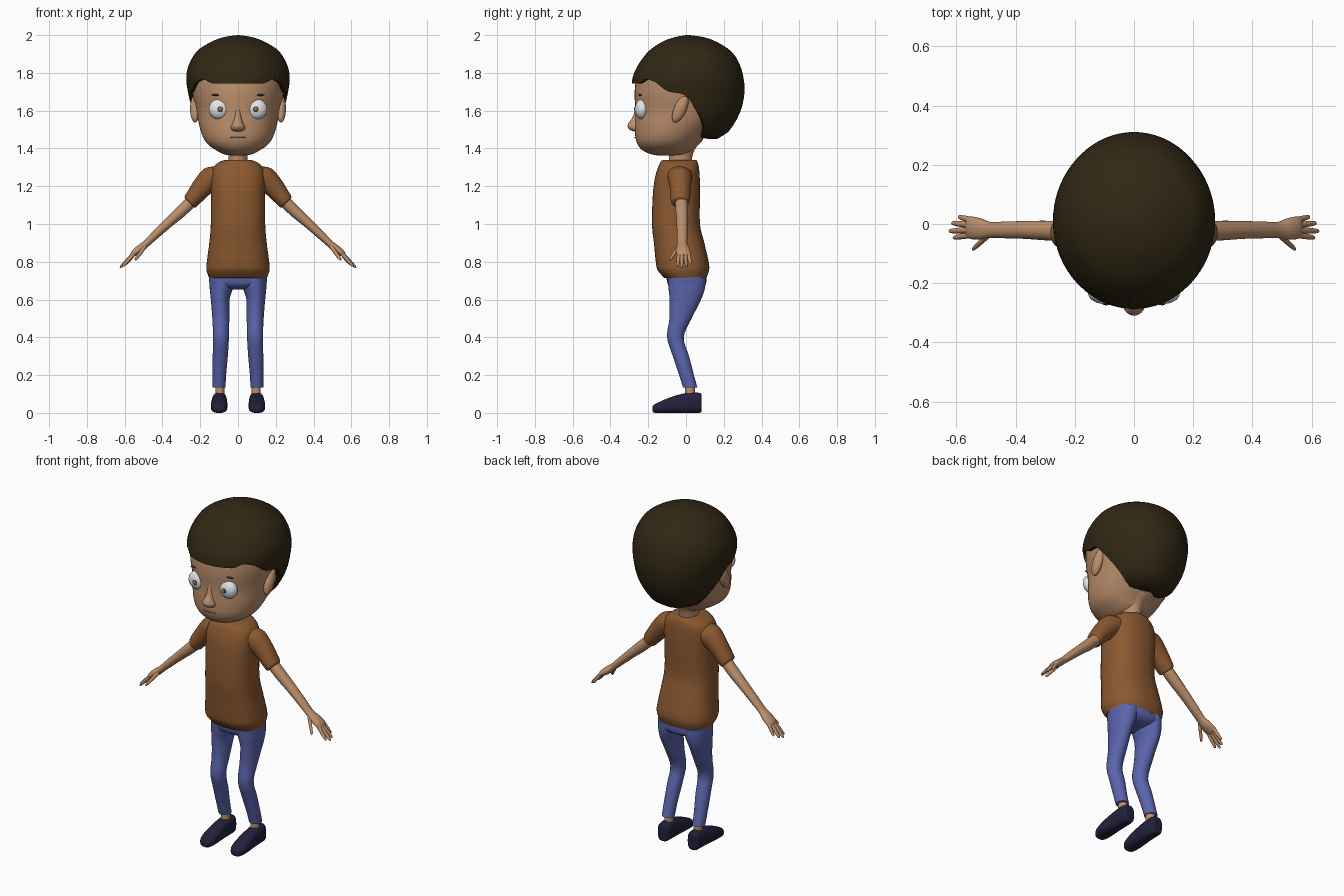
import bpy, bmesh, math
from mathutils import Vector, Matrix


def material(name, rgb):
    m = bpy.data.materials.new(name)
    m.diffuse_color = (*rgb, 1)
    return m


SKIN = material("skin", (0.50, 0.275, 0.15))
LIP = material("lip", (0.36, 0.18, 0.10))
HAIR = material("hair_brown", (0.030, 0.020, 0.007))
SHIRT = material("shirt_brown", (0.26, 0.10, 0.030))
DENIM = material("trouser_blue", (0.105, 0.13, 0.42))
NAVY = material("shoe_navy", (0.016, 0.015, 0.045))
WHITE = material("eye_white", (0.75, 0.77, 0.80))
DARK = material("eye_dark", (0.06, 0.05, 0.045))
IRIS = material("iris_brown", (0.35, 0.17, 0.04))


def finish(name, bm, mat):
    bmesh.ops.recalc_face_normals(bm, faces=bm.faces)
    me = bpy.data.meshes.new(name)
    bm.to_mesh(me)
    bm.free()
    me.materials.append(mat)
    ob = bpy.data.objects.new(name, me)
    bpy.context.collection.objects.link(ob)
    bpy.ops.object.select_all(action='DESELECT')
    ob.select_set(True)
    bpy.context.view_layer.objects.active = ob
    bpy.ops.object.shade_smooth_by_angle(angle=math.radians(50))
    return ob


def spline(rows, steps=4):
    """Catmull-Rom through rows of numbers."""
    out = []
    for i in range(len(rows) - 1):
        a, b, c, d = (rows[max(0, min(len(rows) - 1, i + k))] for k in (-1, 0, 1, 2))
        for s in range(steps):
            t = s / steps
            out.append([0.5 * (2 * q + (r - p) * t + (2 * p - 5 * q + 4 * r - w) * t * t
                               + (3 * q - p - 3 * r + w) * t ** 3)
                        for p, q, r, w in zip(a, b, c, d)])
    return out + [list(rows[-1])]


def skin_rings(bm, rings):
    vs = [[bm.verts.new(p) for p in ring] for ring in rings]
    n = len(vs[0])
    for a, b in zip(vs, vs[1:]):
        for i in range(n):
            bm.faces.new((a[i], a[(i + 1) % n], b[(i + 1) % n], b[i]))
    bm.faces.new(vs[0])
    bm.faces.new(vs[-1])


def loft(name, rows, mat, u=(1, 0, 0), v=(0, 1, 0), p=2.0, n=32, side=1):
    """Rows are x, y, z, half-size along u, half-size along v."""
    u, v = Vector(u), Vector(v)
    rings = []
    for x, y, z, a, b in spline(rows):
        a, b = max(a, 0.001), max(b, 0.001)
        ring = []
        for i in range(n):
            t = 2 * math.pi * i / n
            c, s = math.cos(t), math.sin(t)
            q = Vector((x, y, z)) + u * (a * math.copysign(abs(c) ** (2 / p), c)) \
                + v * (b * math.copysign(abs(s) ** (2 / p), s))
            ring.append((q.x * side, q.y, q.z))
        rings.append(ring)
    bm = bmesh.new()
    skin_rings(bm, rings)
    return finish(name, bm, mat)


def upright(rows, x=0):
    """Rows of z, front y, back y, half width (and optional centre x)."""
    return [(r[4] if len(r) > 4 else x, (r[1] + r[2]) / 2, r[0], r[3], (r[2] - r[1]) / 2) for r in rows]


def blob(name, loc, size, mat, tilt=0):
    bm = bmesh.new()
    bmesh.ops.create_uvsphere(bm, u_segments=24, v_segments=16, radius=1)
    bm.transform(Matrix.Translation(loc) @ Matrix.Rotation(tilt, 4, 'X') @ Matrix.Diagonal((*size, 1)))
    return finish(name, bm, mat)


# head, neck and nose
loft("head", upright([(1.362, -.13, -.03, .02), (1.368, -.18, .0, .07), (1.39, -.23, .035, .115),
                      (1.42, -.255, .06, .158), (1.46, -.268, .10, .185), (1.52, -.27, .16, .205),
                      (1.6, -.268, .24, .22), (1.7, -.272, .275, .243), (1.8, -.255, .28, .245),
                      (1.88, -.2, .23, .2), (1.94, -.1, .12, .1)]), SKIN, p=2.1, n=48)
loft("neck", upright([(1.30, -.09, .03, .052), (1.355, -.09, .033, .05), (1.40, -.10, .05, .06),
                      (1.44, -.12, .085, .09), (1.47, -.1, .1, .1)]), SKIN)
loft("nose", upright([(1.64, -.262, -.23, .012), (1.57, -.281, -.23, .018), (1.535, -.304, -.23, .028),
                      (1.515, -.309, -.23, .038), (1.497, -.295, -.23, .034), (1.488, -.265, -.23, .015)]), SKIN)
blob("mouth", (0, -.264, 1.458), (.042, .008, .004), LIP)

# hair shell: rings run from a hairline that depends on direction up to the crown
profile = [list(r) for r in spline([
    (1.43, -.14, .12, .08), (1.46, -.18, .185, .135), (1.5, -.2, .235, .185), (1.6, -.25, .29, .24),
    (1.7, -.283, .31, .265), (1.77, -.284, .305, .274), (1.83, -.26, .29, .265), (1.89, -.22, .26, .236),
    (1.93, -.18, .22, .2), (1.97, -.115, .15, .13), (1.99, -.055, .09, .072), (2.0, .0, .02, .005)], 6)]
hairline = [(0, 1.745), (32, 1.745), (42, 1.77), (55, 1.75), (68, 1.70), (84, 1.69), (90, 1.66),
            (98, 1.60), (112, 1.50), (117, 1.462), (135, 1.455), (180, 1.45)]


def lookup(table, key):
    for a, b in zip(table, table[1:]):
        if key <= b[0]:
            t = (key - a[0]) / (b[0] - a[0])
            return [p + (q - p) * t for p, q in zip(a, b)]
    return table[-1]


def hair_point(deg, t, shrink=1.0):
    low = lookup(hairline, min(deg, 360 - deg))[1]
    z = low + (2 - low) * math.sin(t * math.pi / 2)
    _, f, b, rx = lookup(profile, z)
    a = math.radians(deg)
    return (shrink * rx * math.sin(a), (f + b) / 2 - shrink * (b - f) / 2 * math.cos(a), z)


angles = [i * 5 for i in range(72)]
bm = bmesh.new()
skin_rings(bm, [[hair_point(d, 0, .7) for d in angles]]
           + [[hair_point(d, i / 24) for d in angles] for i in range(25)])
finish("hair", bm, HAIR)

# shirt body and trouser seat
loft("shirt_body", upright([(1.338, -.125, .055, .072), (1.325, -.137, .063, .105), (1.295, -.15, .069, .135),
                            (1.24, -.165, .073, .145), (1.15, -.176, .074, .144), (1.0, -.18, .074, .144),
                            (.9, -.17, .097, .152), (.8, -.16, .12, .165), (.755, -.15, .122, .167),
                            (.715, -.115, .108, .153)]), SHIRT, p=2.4, n=48)
loft("trouser_seat", upright([(.76, -.11, .105, .148), (.71, -.103, .108, .154), (.68, -.095, .104, .145),
                              (.66, -.07, .08, .10), (.652, -.04, .05, .05)]), DENIM, p=2.3, n=40)

diag = (.7071, 0, .7071)
for side, tag in ((1, "left"), (-1, "right")):
    # eyes, brows and ears
    blob(tag + "_eye", (side * .1, -.233, 1.608), (.055, .037, .054), WHITE)
    blob(tag + "_eye_ring", (side * .094, -.2695, 1.608), (.015, .003, .015), DARK)
    blob(tag + "_iris", (side * .094, -.2715, 1.608), (.010, .003, .010), IRIS)
    blob(tag + "_brow", (side * .112, -.243, 1.683), (.028, .008, .005), DARK)
    blob(tag + "_ear", (side * .228, -.03, 1.61), (.026, .033, .078), SKIN, -.42)

    # sleeve, arm and hand
    loft(tag + "_sleeve", [(.07, -.035, 1.26, .065, .07), (.13, -.033, 1.245, .068, .066),
                           (.187, -.03, 1.198, .056, .056), (.235, -.03, 1.14, .046, .052),
                           (.252, -.03, 1.118, .042, .048), (.256, -.03, 1.112, .034, .04)],
         SHIRT, diag, side=side)
    loft(tag + "_arm", [(.22, -.025, 1.145, .032, .034), (.30, -.022, 1.068, .031, .033),
                        (.37, -.02, 1.005, .026, .03), (.44, -.02, .94, .022, .028),
                        (.485, -.02, .897, .019, .027), (.52, -.016, .868, .021, .036),
                        (.55, -.013, .845, .017, .038), (.565, -.012, .832, .008, .03)],
         SKIN, diag, n=24, side=side)
    fingers = [((.545, .012, .85), (.592, .024, .788)), ((.55, -.004, .845), (.615, .003, .775)),
               ((.55, -.02, .845), (.624, -.024, .769)), ((.545, -.036, .848), (.610, -.046, .776)),
               ((.49, -.036, .885), (.545, -.086, .808))]
    for i, (a, b) in enumerate(fingers):
        a, b = Vector(a), Vector(b)
        rows = [(*a.lerp(b, t), r, r) for t, r in ((0, .011), (.5, .010), (.9, .0075), (1, .003))]
        loft(f"{tag}_finger_{i + 1}", rows, SKIN, diag, n=12, side=side)

    # trouser leg, ankle and shoe
    loft(tag + "_trouser_leg", upright([(.72, -.098, .105, .072, .08), (.66, -.093, .10, .062, .088),
                                        (.6, -.087, .08, .05, .094), (.5, -.088, .03, .045, .091),
                                        (.4, -.1, -.012, .042, .09), (.3, -.07, .016, .040, .094),
                                        (.2, -.036, .042, .036, .099), (.135, -.016, .06, .034, .1)]),
         DENIM, side=side)
    loft(tag + "_ankle", upright([(.16, -.005, .048, .024, .096), (.08, -.005, .048, .024, .096)]),
         SKIN, side=side)
    loft(tag + "_shoe", [(.098, .083, .05, .018, .035), (.098, .075, .053, .034, .052),
                         (.098, .02, .054, .039, .0535), (.099, -.04, .048, .041, .048),
                         (.1, -.1, .038, .044, .038), (.1, -.145, .028, .041, .028),
                         (.1, -.168, .023, .03, .022), (.1, -.177, .022, .016, .013)],
         NAVY, v=(0, 0, 1), p=2.8, side=side)
